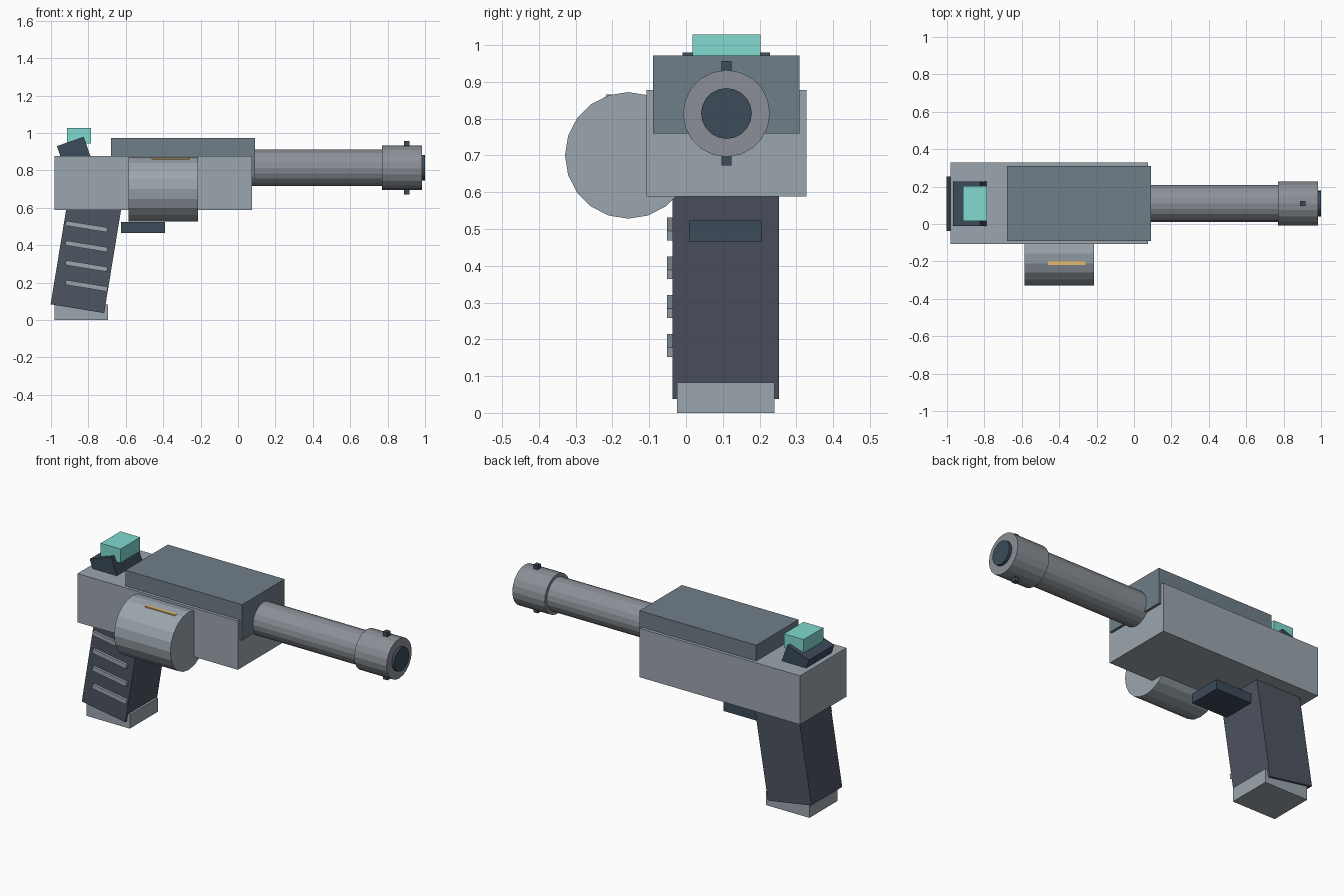
import bpy
from math import radians, pi

if "Cube" in bpy.data.objects:
    bpy.data.objects.remove(bpy.data.objects["Cube"])


def material(name, rgb):
    m = bpy.data.materials.new(name)
    m.diffuse_color = (*rgb, 1)
    m.use_nodes = True
    m.node_tree.nodes["Principled BSDF"].inputs["Base Color"].default_value = m.diffuse_color
    return m


LIGHT = material("light_steel", (0.33, 0.38, 0.42))
SLATE = material("slate", (0.16, 0.21, 0.25))
STEEL = material("barrel_steel", (0.26, 0.28, 0.31))
DARK = material("dark_blue", (0.045, 0.07, 0.1))
GRIP = material("grip_grey", (0.075, 0.09, 0.12))
TEAL = material("teal", (0.22, 0.7, 0.63))
AMBER = material("amber", (0.75, 0.48, 0.16))


def finish(name, mat):
    o = bpy.context.object
    o.name = name
    o.data.materials.append(mat)
    return o


def block(name, mat, center, size, tilt=0):
    """Box with given centre and size, tilted about the y axis."""
    bpy.ops.mesh.primitive_cube_add(size=1, location=center)
    o = finish(name, mat)
    o.scale = size
    o.rotation_euler.y = radians(tilt)
    return o


def box(name, mat, x, y, z):
    """Axis-aligned box from its extents."""
    ext = (x, y, z)
    return block(name, mat, [(a + b) / 2 for a, b in ext], [b - a for a, b in ext])


def tube(name, mat, x, y, z, r, sides=20):
    """Faceted cylinder lying along x."""
    bpy.ops.mesh.primitive_cylinder_add(
        vertices=sides, radius=r, depth=x[1] - x[0],
        location=((x[0] + x[1]) / 2, y, z), rotation=(0, pi / 2, 0))
    return finish(name, mat)


# Receiver and raised upper housing
box("receiver", LIGHT, (-0.98, 0.075), (-0.108, 0.328), (0.588, 0.878))
box("upper_housing", SLATE, (-0.678, 0.09), (-0.09, 0.309), (0.76, 0.972))

# Barrel, muzzle collar, bore and the pin through the collar
AY, AZ = 0.11, 0.814
tube("barrel", STEEL, (0.03, 0.80), AY, AZ, 0.098)
tube("muzzle_collar", STEEL, (0.77, 0.983), AY, AZ, 0.118)
tube("bore", DARK, (0.90, 1.0), AY, AZ, 0.069)
for label, s in (("upper", 1), ("lower", -1)):
    block(label + "_muzzle_pin", DARK, (0.902, AY, AZ + s * 0.122), (0.028, 0.028, 0.04))

# Side drum with its amber indicator
tube("side_drum", LIGHT, (-0.585, -0.215), -0.157, 0.70, 0.172)
box("indicator", AMBER, (-0.46, -0.26), (-0.218, -0.198), (0.845, 0.866))

# Raked grip, side ribs and base
TILT = 9.3
block("grip", GRIP, (-0.811, 0.108, 0.352), (0.29, 0.29, 0.59), TILT)
for i in range(4):
    block(f"grip_rib_{i + 1}", LIGHT, (-0.81, -0.04, 0.50 - i * 0.1055),
          (0.226, 0.024, 0.026), TILT)
box("grip_base", LIGHT, (-0.98, -0.695), (-0.024, 0.24), (0, 0.082))

# Trigger block
box("trigger_block", DARK, (-0.625, -0.39), (0.008, 0.207), (0.466, 0.523))

# Rear sight on a tilted mount
block("sight_mount", DARK, (-0.877, 0.109, 0.898), (0.152, 0.238, 0.12), -19)
box("rear_sight", TEAL, (-0.915, -0.785), (0.017, 0.202), (0.945, 1.028))
